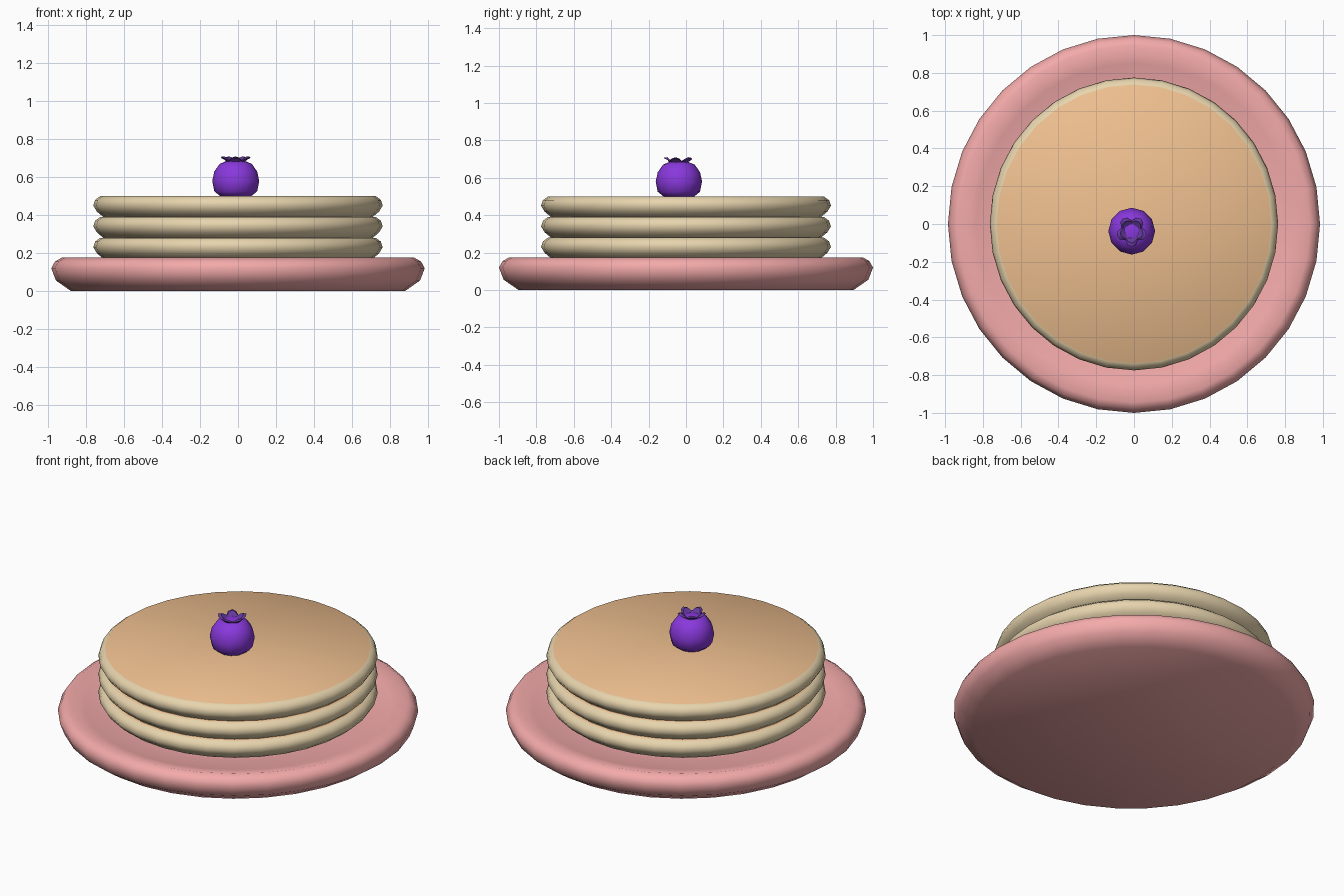
import bpy, bmesh, math

if "Cube" in bpy.data.objects:
    bpy.data.objects.remove(bpy.data.objects["Cube"])

SX = 0.985  # the round parts are very slightly narrower in x


def material(name, rgb):
    m = bpy.data.materials.new(name)
    m.diffuse_color = (*rgb, 1)
    m.use_nodes = True
    m.node_tree.nodes["Principled BSDF"].inputs["Base Color"].default_value = m.diffuse_color
    return m


def finish(name, bm, mats, loc, angle):
    bmesh.ops.recalc_face_normals(bm, faces=bm.faces)
    me = bpy.data.meshes.new(name)
    bm.to_mesh(me)
    bm.free()
    ob = bpy.data.objects.new(name, me)
    bpy.context.collection.objects.link(ob)
    ob.location = loc
    for m in mats:
        me.materials.append(m)
    bpy.ops.object.select_all(action='DESELECT')
    bpy.context.view_layer.objects.active = ob
    ob.select_set(True)
    bpy.ops.object.shade_smooth_by_angle(angle=math.radians(angle))
    return ob


def lathe(name, profile, sides, mats, loc=(0, 0, 0), angle=60, sx=1, caps=0):
    """Closed solid of revolution; both ends of the profile are capped."""
    bm = bmesh.new()
    rings = []
    for r, z in profile:
        rings.append([bm.verts.new((sx * r * math.cos(math.tau * i / sides),
                                    r * math.sin(math.tau * i / sides), z))
                      for i in range(sides)])
    for a, b in zip(rings, rings[1:]):
        for i in range(sides):
            j = (i + 1) % sides
            bm.faces.new((a[i], a[j], b[j], b[i]))
    for ring in (rings[0], rings[-1]):
        bm.faces.new(ring).material_index = caps
    return finish(name, bm, mats, loc, angle)


pink = material("plate_pink", (0.90, 0.40, 0.40))
tan = material("pancake_side", (0.80, 0.66, 0.42))
orange = material("pancake_top", (0.87, 0.53, 0.28))
blue = material("berry_blue", (0.25, 0.04, 0.72))
dark = material("berry_crown", (0.13, 0.04, 0.34))

# Plate: rounded rim, shallow dish
lathe("plate", [(0.895, 0), (0.975, 0.055), (1.0, 0.12), (0.98, 0.155),
                (0.945, 0.175), (0.85, 0.155), (0.72, 0.128), (0.6, 0.12)],
      32, [pink], sx=SX)

# Stack of three pancakes, browned on the flat faces
for k in range(3):
    lathe(f"pancake_{k + 1}",
          [(0.715, -0.005), (0.755, 0.028), (0.775, 0.06), (0.765, 0.09), (0.738, 0.11)],
          32, [tan, orange], (0, 0, 0.17 + 0.11 * k), sx=SX, caps=1)

# Blueberry
BERRY = (-0.012, -0.038, 0.5)
lathe("blueberry", [(0.075, -0.005), (0.113, 0.025), (0.124, 0.08), (0.113, 0.13),
                    (0.085, 0.17), (0.05, 0.185)], 12, [blue], BERRY)

# Five-lobed crown with curled tips
bm = bmesh.new()
N = 20
rings = []
shape = [  # (radius, height) at notch, flank, lobe centre
    [(0.045, 0.165)] * 3,
    [(0.052, 0.186), (0.056, 0.192), (0.06, 0.196)],
    [(0.056, 0.188), (0.075, 0.200), (0.082, 0.207)],
    [(0.048, 0.190), (0.058, 0.203), (0.062, 0.210)],
    [(0.035, 0.183)] * 3]
for row in shape:
    ring = []
    for i in range(N):
        r, z = row[(0, 1, 2, 1)[i % 4]]
        a = math.tau * i / N + 0.3
        ring.append(bm.verts.new((r * math.cos(a), r * math.sin(a), z)))
    rings.append(ring)
for a, b in zip(rings, rings[1:]):
    for i in range(N):
        j = (i + 1) % N
        bm.faces.new((a[i], a[j], b[j], b[i]))
bm.faces.new(rings[0])
bm.faces.new(rings[-1])
finish("blueberry_crown", bm, [dark], BERRY, 50)
